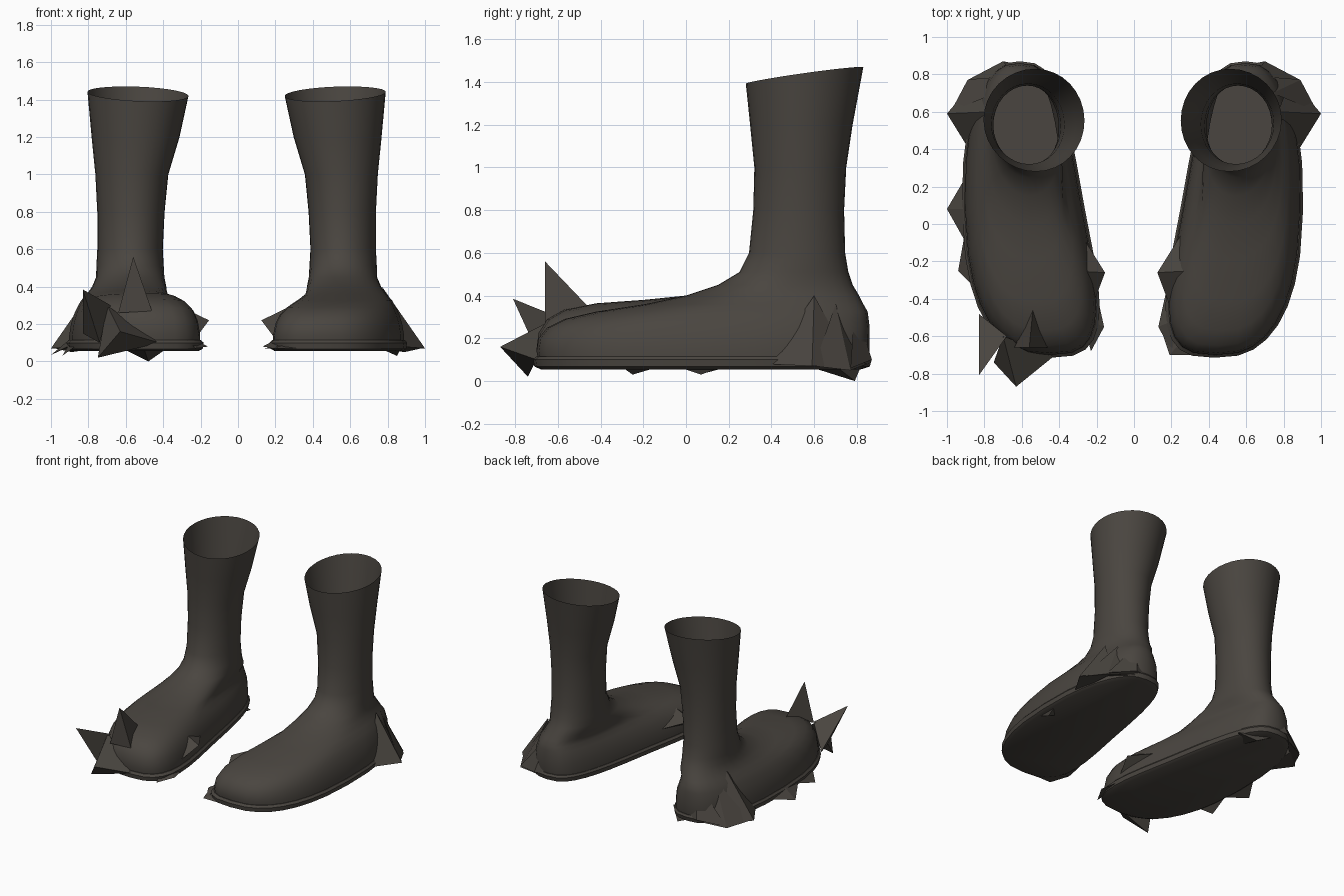
import bpy, bmesh, math
from mathutils import Vector

cube = bpy.data.objects.get("Cube")
if cube:
    bpy.data.objects.remove(cube, do_unlink=True)

COLOUR = (0.068, 0.06, 0.051, 1)
leather = bpy.data.materials.new("dark_leather")
leather.use_nodes = True
leather.diffuse_color = COLOUR
bsdf = leather.node_tree.nodes["Principled BSDF"]
bsdf.inputs["Base Color"].default_value = COLOUR
bsdf.inputs["Roughness"].default_value = 0.9

SEGMENTS = 32

# Rings of the upper: height, x shift, half width, front y, back y, squareness
UPPER = [
    (.09, 0, .318, -.69, .85, 2.8),
    (.14, 0, .318, -.70, .86, 2.8),
    (.20, 0, .308, -.69, .86, 2.8),
    (.25, 0, .292, -.65, .86, 2.8),
    (.29, 0, .272, -.57, .855, 2.7),
    (.325, 0, .25, -.42, .85, 2.6),
    (.36, -.01, .225, -.19, .83, 2.4),
    (.40, -.03, .21, 0, .81, 2.3),
    (.45, -.04, .19, .15, .78, 2.1),
    (.51, -.04, .18, .25, .76, 2),
    (.60, -.04, .175, .295, .745, 2),
    (.80, -.045, .18, .315, .74, 2),
    (1.0, -.05, .195, .32, .75, 2),
    (1.2, -.07, .235, .30, .78, 2),
    (1.43, -.083, .27, .28, .83, 2),
]
SOLE = [
    (.055, 0, .31, -.68, .82, 2.8),
    (.068, 0, .33, -.71, .86, 2.8),
    (.10, 0, .335, -.715, .87, 2.8),
    (.115, 0, .322, -.70, .86, 2.8),
]


def finish(bm, name, angle=None):
    bmesh.ops.recalc_face_normals(bm, faces=bm.faces)
    mesh = bpy.data.meshes.new(name)
    bm.to_mesh(mesh)
    bm.free()
    mesh.materials.append(leather)
    obj = bpy.data.objects.new(name, mesh)
    bpy.context.collection.objects.link(obj)
    if angle:
        bpy.ops.object.select_all(action='DESELECT')
        obj.select_set(True)
        bpy.context.view_layer.objects.active = obj
        bpy.ops.object.shade_smooth_by_angle(angle=math.radians(angle))


def power(v, e):
    return math.copysign(abs(v) ** e, v)


def loft(name, rings, side, shift, lift, angle, closed_top):
    """Stack squared ovals that follow the curved centre line of the foot."""
    bm = bmesh.new()
    loops = []
    for z, dx, half, front, back, square in rings:
        loop = []
        # the foot is broad at the ball and narrow at the heel, the shaft is even
        taper = .25 * min(1, max(0, (.5 - z) / .15))
        for i in range(SEGMENTS):
            a = math.tau * i / SEGMENTS
            y = (front + back) / 2 + (back - front) / 2 * power(math.sin(a), 2 / square)
            width = half * (1 - taper * y) * power(math.cos(a), 2 / square)
            x = .567 + .12 * y - .1 * y * y + dx + width
            # the collar is cut at a slant, and the toe cap may be raised
            if z > 1.3:
                rise = .14 * (y - .55) + .04 * (x - .52)
            else:
                rise = lift * max(0, -y) * max(0, z - .12)
            loop.append(bm.verts.new((side * x + shift, y, z + rise)))
        loops.append(loop)
    for low, high in zip(loops, loops[1:]):
        for i in range(SEGMENTS):
            j = (i + 1) % SEGMENTS
            bm.faces.new((low[i], low[j], high[j], high[i]))
    bm.faces.new(loops[0])
    if closed_top:
        bm.faces.new(loops[-1])
    finish(bm, name, angle)


def shards(name, spikes):
    """Pointed flaps, each a thin tetrahedron with its tip first."""
    bm = bmesh.new()
    for spike in spikes:
        t, a, b, c = [bm.verts.new(Vector(p)) for p in spike]
        for face in ((t, a, b), (t, b, c), (t, c, a), (a, c, b)):
            bm.faces.new(face)
    finish(bm, name)


# Flaps shared by both boots, at the outer heel and the inner ball
HEEL_FLAPS = [
    ((1, .59, .07), (.87, .38, .08), (.84, .78, .07), (.77, .6, .4)),
    ((.89, .77, .05), (.98, .6, .07), (.68, .85, .08), (.74, .7, .36)),
    ((.7, .87, .1), (.5, .83, .1), (.89, .77, .06), (.64, .79, .36)),
]
BALL_FLAPS = [
    ((.125, -.26, .22), (.25, -.06, .2), (.2, -.46, .12), (.31, -.25, .31)),
    ((.13, -.55, .08), (.19, -.28, .08), (.2, -.68, .07), (.25, -.5, .14)),
]

for label, side, shift, lift in (("left", 1, 0, 0), ("right", -1, -.015, .45)):
    loft(label + "_boot_upper", UPPER, side, shift, lift, 50, False)
    loft(label + "_boot_sole", SOLE, side, shift, 0, 35, True)
    for part, flaps in (("heel", HEEL_FLAPS), ("ball", BALL_FLAPS)):
        inset = shift * 2 if part == "ball" else 0
        shards(f"{label}_{part}_flaps",
               [[(side * x + inset, y, z) for x, y, z in flap] for flap in flaps])

shards("left_sole_flaps", [
    ((.19, -.7, .07), (.14, -.55, .07), (.38, -.7, .07), (.28, -.6, .1)),
    ((.85, .07, .03), (.87, -.05, .07), (.87, .18, .07), (.76, .07, .07)),
])

# Tall ragged spikes on the right toe and along its outer edge
shards("right_toe_spikes", [
    ((-.56, -.66, .56), (-.64, -.66, .26), (-.46, -.66, .27), (-.54, -.45, .34)),
    ((-.83, -.81, .385), (-.74, -.68, .1), (-.83, -.48, .15), (-.68, -.6, .3)),
    ((-.63, -.87, .16), (-.75, -.74, .02), (-.7, -.6, .3), (-.42, -.7, .1)),
])
shards("right_edge_spikes", [
    ((-1, .08, .035), (-.9, .25, .08), (-.91, -.08, .08), (-.85, .08, .16)),
    ((-.94, -.25, .03), (-.91, -.08, .08), (-.87, -.32, .08), (-.82, -.18, .14)),
    ((-.48, .79, 0), (-.62, .82, .07), (-.38, .7, .07), (-.5, .6, .06)),
])
